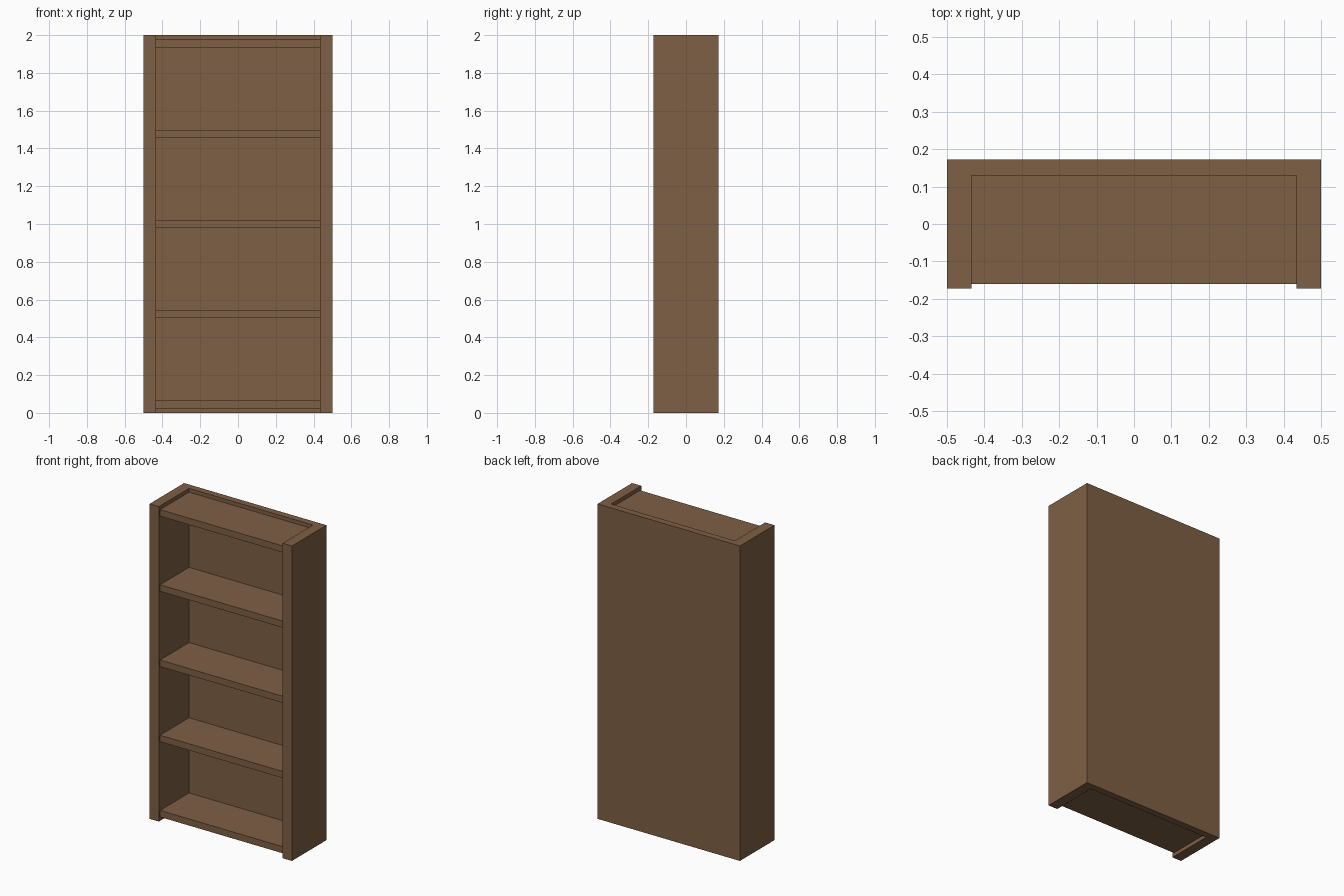
import bpy
import bmesh
from mathutils import Vector

cube = bpy.data.objects.get("Cube")
if cube:
    bpy.data.objects.remove(cube, do_unlink=True)

# Overall dimensions
HALF_W, HALF_D, HEIGHT = 0.5, 0.173, 2.0
INNER_X = 0.435
BACK_Y, SHELF_FRONT_Y = 0.13, -0.16
SHELF_T, SHELF_COUNT = 0.042, 5
FIRST_SHELF_Z, SHELF_STEP = 0.045, 0.4775

# Brown wood
wood = bpy.data.materials.new("brown_wood")
wood.use_nodes = True
colour = (0.21, 0.115, 0.06, 1.0)
wood.diffuse_color = colour
wood.node_tree.nodes["Principled BSDF"].inputs["Base Color"].default_value = colour


def extrude_profile(name, outline, z_bottom, height):
    """Extrude a flat outline upward into a solid part."""
    bm = bmesh.new()
    face = bm.faces.new([bm.verts.new((x, y, z_bottom)) for x, y in outline])
    result = bmesh.ops.extrude_face_region(bm, geom=[face], use_keep_orig=True)
    top = [v for v in result["geom"] if isinstance(v, bmesh.types.BMVert)]
    bmesh.ops.translate(bm, verts=top, vec=Vector((0, 0, height)))
    bmesh.ops.recalc_face_normals(bm, faces=bm.faces)
    mesh = bpy.data.meshes.new(name)
    bm.to_mesh(mesh)
    bm.free()
    mesh.materials.append(wood)
    obj = bpy.data.objects.new(name, mesh)
    bpy.context.collection.objects.link(obj)
    return obj


# Carcass: both sides and the back as one U-shaped solid
right_half = [(INNER_X, BACK_Y), (INNER_X, -HALF_D), (HALF_W, -HALF_D), (HALF_W, HALF_D)]
left_half = [(-x, y) for x, y in reversed(right_half)]
extrude_profile("carcass", right_half + left_half, 0, HEIGHT)

# Shelves, evenly spaced and set back from the front edges
shelf_outline = [(-INNER_X, SHELF_FRONT_Y), (INNER_X, SHELF_FRONT_Y),
                 (INNER_X, BACK_Y), (-INNER_X, BACK_Y)]
for i in range(SHELF_COUNT):
    z = FIRST_SHELF_Z + i * SHELF_STEP - SHELF_T / 2
    extrude_profile(f"shelf_{i + 1}", shelf_outline, z, SHELF_T)
